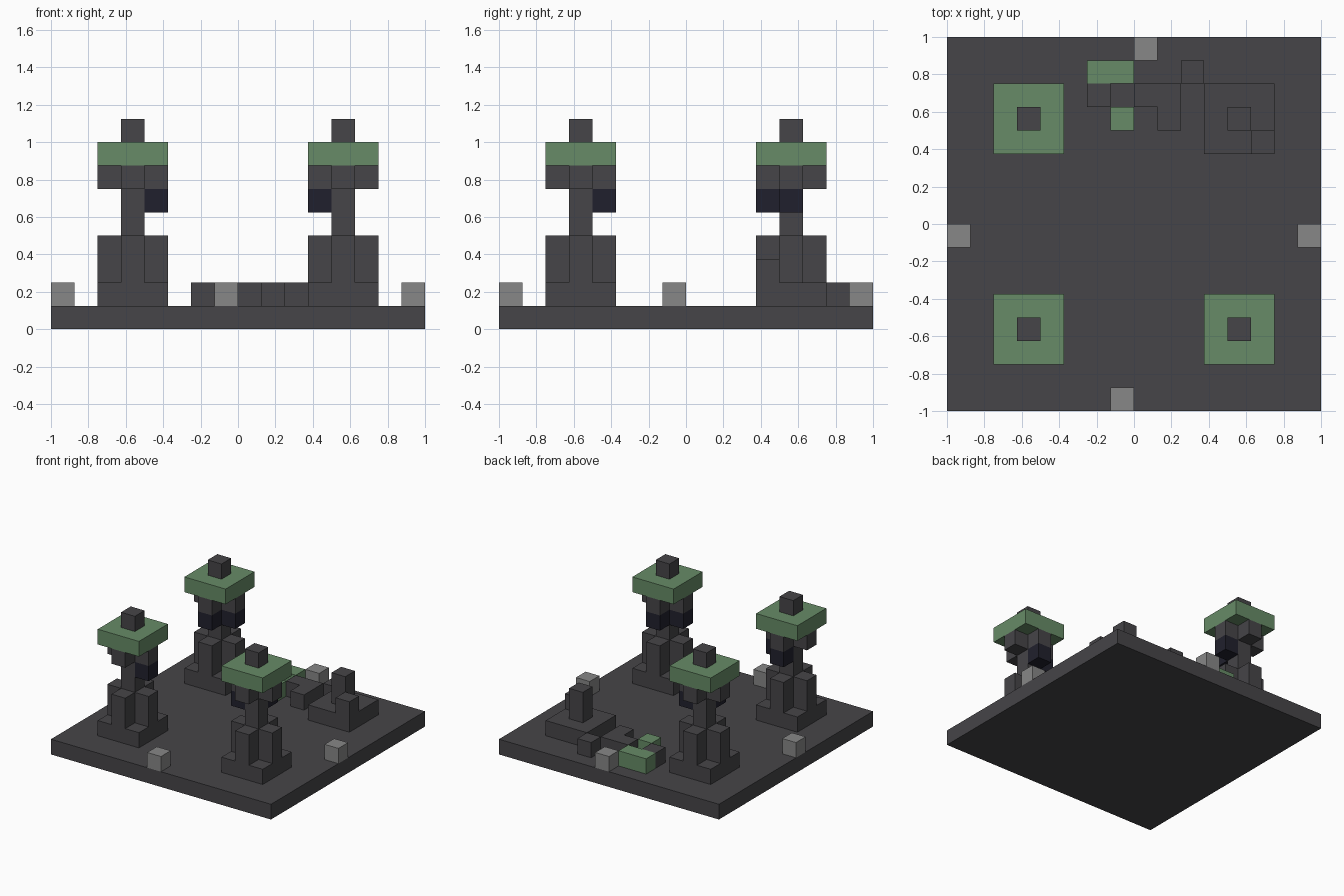
import bpy, bmesh, math
from mathutils import Matrix, Vector

U = 0.125  # one block

cube = bpy.data.objects.get("Cube")
if cube:
    bpy.data.objects.remove(cube, do_unlink=True)


def material(name, rgb):
    m = bpy.data.materials.new(name)
    m.use_nodes = True
    m.diffuse_color = (*rgb, 1)
    m.node_tree.nodes["Principled BSDF"].inputs["Base Color"].default_value = (*rgb, 1)
    return m


STONE = material("dark stone", (0.061, 0.059, 0.065))
GREEN = material("moss green", (0.135, 0.26, 0.135))
GREY = material("light grey", (0.245, 0.245, 0.245))
NAVY = material("night blue", (0.0145, 0.0145, 0.026))


def finish(name, bm, mat, place=Matrix()):
    bmesh.ops.recalc_face_normals(bm, faces=bm.faces)
    mesh = bpy.data.meshes.new(name)
    bm.to_mesh(mesh)
    bm.free()
    mesh.materials.append(mat)
    ob = bpy.data.objects.new(name, mesh)
    ob.matrix_world = place
    bpy.context.collection.objects.link(ob)
    return ob


def box(name, mat, corner, size, place=Matrix()):
    """Box from its lowest corner and size, both counted in blocks."""
    bm = bmesh.new()
    bmesh.ops.create_cube(bm, size=1)
    mid = Vector(corner) + Vector(size) / 2
    for v in bm.verts:
        v.co = (Vector([c * s for c, s in zip(v.co, size)]) + mid) * U
    return finish(name, bm, mat, place)


def cross(name, mat, z, height, place):
    """Plus-shaped prism, one block wide arms."""
    quarter = [(1.5, -0.5), (1.5, 0.5), (0.5, 0.5)]
    bm = bmesh.new()
    verts = []
    for k in range(4):
        turn = Matrix.Rotation(k * math.pi / 2, 3, "Z")
        verts += [bm.verts.new(turn @ Vector((x, y, z)) * U) for x, y in quarter]
    face = bm.faces.new(verts)
    out = bmesh.ops.extrude_face_region(bm, geom=[face])
    top = [g for g in out["geom"] if isinstance(g, bmesh.types.BMVert)]
    bmesh.ops.translate(bm, verts=top, vec=(0, 0, height * U))
    return finish(name, bm, mat, place)


def lamp(label, x, y, angle):
    """Standing lamp, its two dark lights on the local +x and +y sides."""
    place = Matrix.Translation((x * U, y * U, 0)) @ Matrix.Rotation(math.radians(angle), 4, "Z")
    box(label + "_foot", STONE, (-1.5, -1.5, 1), (3, 3, 1), place)
    cross(label + "_plinth", STONE, 2, 2, place)
    box(label + "_post", STONE, (-0.5, -0.5, 4), (1, 1, 2), place)
    box(label + "_light_a", NAVY, (0.5, -0.5, 5), (1, 1, 1), place)
    box(label + "_light_b", NAVY, (-0.5, 0.5, 5), (1, 1, 1), place)
    cross(label + "_bracket", STONE, 6, 1, place)
    box(label + "_roof", GREEN, (-1.5, -1.5, 7), (3, 3, 1), place)
    box(label + "_finial", STONE, (-0.5, -0.5, 8), (1, 1, 1), place)


# Ground slab
box("ground_slab", STONE, (-8, -8, 0), (16, 16, 1))

# Three intact lamps, lights turned to the middle
lamp("front_right_lamp", -4.5, -4.5, 0)
lamp("front_left_lamp", 4.5, -4.5, 90)
lamp("back_right_lamp", -4.5, 4.5, -90)

# Broken lamp: foot, stump and one raised corner
box("broken_foot", STONE, (3, 3, 1), (3, 3, 1))
box("broken_stump", STONE, (4, 4, 2), (1, 1, 2))
box("broken_corner", STONE, (5, 3, 2), (1, 1, 1))

# Fallen pieces of the broken lamp
box("rubble_finial", STONE, (-2, 5, 1), (1, 1, 1))
box("rubble_beam", STONE, (0, 5, 1), (2, 1, 1))
box("rubble_beam_end", STONE, (1, 4, 1), (1, 1, 1))
box("rubble_chunk", STONE, (2, 6, 1), (1, 1, 1))
box("rubble_roof_long", GREEN, (-2, 6, 1), (2, 1, 1))
box("rubble_roof_short", GREEN, (-1, 4, 1), (1, 1, 1))

# Grey marker block at the middle of each side
for side, (x, y) in {"front": (-1, -8), "back": (0, 7), "right": (-8, -1), "left": (7, -1)}.items():
    box(side + "_marker", GREY, (x, y, 1), (1, 1, 1))
